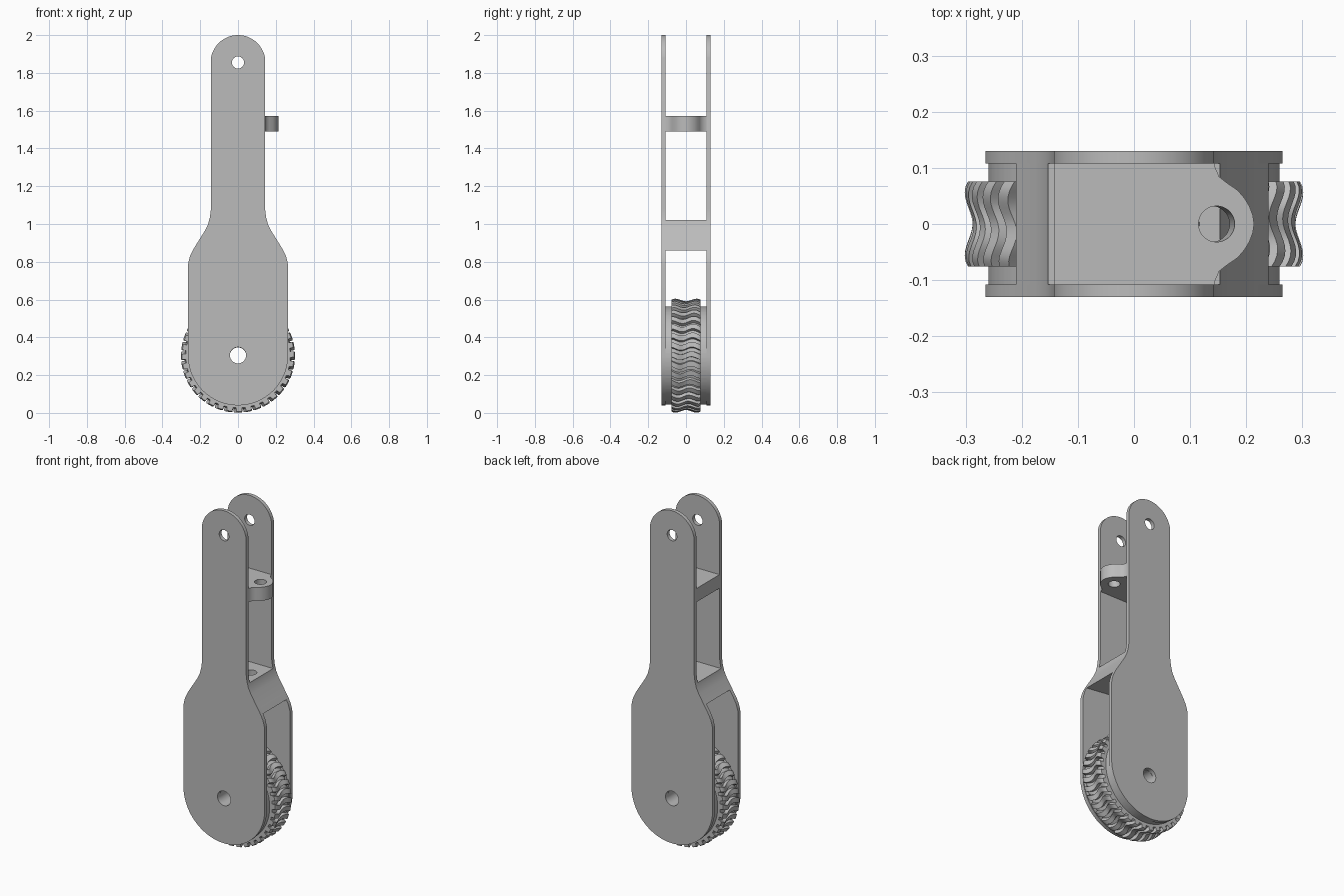
import bpy, bmesh, math
from mathutils import Vector

cube = bpy.data.objects.get("Cube")
if cube:
    bpy.data.objects.remove(cube)

grey = bpy.data.materials.new("plain_grey")
grey.use_nodes = True
grey.diffuse_color = (0.5, 0.5, 0.5, 1)
grey.node_tree.nodes["Principled BSDF"].inputs["Base Color"].default_value = (0.5, 0.5, 0.5, 1)

INNER, OUTER = 0.108, 0.13      # inner and outer faces of the side plates
AXLE_Z, PIN_Z = 0.305, 1.855


def arc(x, y, r, start, end, n):
    steps = [math.radians(start + (end - start) * i / n) for i in range(n + 1)]
    return [(x + r * math.cos(a), y + r * math.sin(a)) for a in steps]


def activate(ob):
    bpy.ops.object.select_all(action="DESELECT")
    ob.select_set(True)
    bpy.context.view_layer.objects.active = ob


def smooth(ob, angle=30):
    activate(ob)
    bpy.ops.object.shade_smooth_by_angle(angle=math.radians(angle))


def slab(name, loops, half, location, upright=True):
    """Extrude a flat outline, with further loops as holes."""
    curve = bpy.data.curves.new(name, "CURVE")
    curve.dimensions = "2D"
    curve.fill_mode = "BOTH"
    curve.extrude = half
    for loop in loops:
        spline = curve.splines.new("POLY")
        spline.points.add(len(loop) - 1)
        for point, (x, y) in zip(spline.points, loop):
            point.co = (x, y, 0, 1)
        spline.use_cyclic_u = True
    ob = bpy.data.objects.new(name, curve)
    bpy.context.collection.objects.link(ob)
    ob.location = location
    if upright:
        ob.rotation_euler.x = math.pi / 2
    activate(ob)
    bpy.ops.object.convert(target="MESH")
    ob = bpy.context.object
    bm = bmesh.new()
    bm.from_mesh(ob.data)
    bmesh.ops.remove_doubles(bm, verts=bm.verts, dist=0.0001)
    bmesh.ops.recalc_face_normals(bm, faces=bm.faces)
    bm.to_mesh(ob.data)
    bm.free()
    ob.data.materials.clear()
    ob.data.materials.append(grey)
    return ob


def mirrored(points):
    return points + [(-x, y) for x, y in reversed(points)]


# Side plates: round foot, flared shoulders, narrow arm with round tip
shoulder = [(0.24, 0.86), (0.22, 0.893), (0.175, 0.965), (0.158, 1.0)]
flank = [(0.265, 0.78), (0.262, 0.80), (0.254, 0.83)] + shoulder + [(0.149, 1.035), (0.143, 1.08)]
half_outline = arc(0, AXLE_Z, 0.265, -89.9, 0, 32) + flank + arc(0, PIN_Z, 0.145, 10, 89.9, 24)
outline = mirrored(half_outline)
holes = [arc(0, AXLE_Z, 0.043, 0, 350, 35), arc(0, PIN_Z, 0.032, 0, 350, 35)]
for name, side in (("front_plate", -1), ("back_plate", 1)):
    plate = slab(name, [outline] + holes, (OUTER - INNER) / 2, (0, side * (INNER + OUTER) / 2, 0))
    smooth(plate)

# Solid block between the shoulders, its underside square to the slanted bore
block_side = shoulder + [(0.153, 1.02)]
left_side = [(-x, z) for x, z in reversed(block_side[2:])] + [(-0.21, 0.909)]
block = slab("shoulder_block", [block_side + left_side], INNER, (0, 0, 0))

# Upper shelf with a rounded eyelet
tab = [(0.143, INNER), (0.145, 0.1), (0.152, 0.084), (0.166, 0.073), (0.185, 0.06),
       (0.197, 0.046), (0.206, 0.031), (0.212, 0.015), (0.214, 0)]
shelf_outline = [(-0.143, INNER)] + tab + [(x, -y) for x, y in reversed(tab[:-1])] + [(-0.143, -INNER)]
shelf = slab("eyelet_shelf", [shelf_outline], 0.04, (0, 0, 1.531), upright=False)

# Slanted bore through the eyelet and the block
top, low = Vector((0.154, 0, 1.63)), Vector((0.057, 0, 0.78))
bpy.ops.mesh.primitive_cylinder_add(vertices=36, radius=0.032, depth=(top - low).length,
                                    location=(top + low) / 2)
bore = bpy.context.object
bore.name = "bore_cutter"
bore.rotation_euler = (top - low).to_track_quat("Z", "Y").to_euler()
for ob in (block, shelf):
    cut = ob.modifiers.new("bore", "BOOLEAN")
    cut.operation = "DIFFERENCE"
    cut.solver = "EXACT"
    cut.object = bore
    activate(ob)
    bpy.ops.object.modifier_apply(modifier=cut.name)
    smooth(ob)
bpy.data.objects.remove(bore)

# Ribbed wheel: rings along the axle, with ribs that sway across a waisted tread
TEETH, HALF_TREAD, STATIONS = 36, 0.076, 16
rings = [(-INNER, 0.043, 0.043, 0), (-INNER, 0.26, 0.26, 0), (-HALF_TREAD, 0.26, 0.26, 0)]
for i in range(STATIONS + 1):
    t = -1 + 2 * i / STATIONS
    crown = 0.288 + 0.014 * math.sin(math.pi / 2 * min(1, abs(t) / 0.75)) ** 2
    crown -= 0.006 * max(0, (abs(t) - 0.75) / 0.25) ** 2
    rings.append((t * HALF_TREAD, crown - 0.02, crown, 0.03 * math.sin(t * math.pi * 1.3)))
rings += [(HALF_TREAD, 0.26, 0.26, 0), (INNER, 0.26, 0.26, 0), (INNER, 0.043, 0.043, 0)]

bm = bmesh.new()
pitch = 2 * math.pi / TEETH
loops = []
for y, root, crown, sway in rings:
    loop = []
    for tooth in range(TEETH):
        for share, r in ((-0.31, root), (-0.27, crown), (0.27, crown), (0.31, root)):
            a = (tooth + share) * pitch + sway
            loop.append(bm.verts.new((r * math.cos(a), y, r * math.sin(a))))
    loops.append(loop)
for k, loop in enumerate(loops):
    following = loops[(k + 1) % len(loops)]
    for j in range(len(loop)):
        n = (j + 1) % len(loop)
        bm.faces.new((loop[j], loop[n], following[n], following[j]))
bmesh.ops.recalc_face_normals(bm, faces=bm.faces)
mesh = bpy.data.meshes.new("ribbed_wheel")
bm.to_mesh(mesh)
bm.free()
mesh.materials.append(grey)
wheel = bpy.data.objects.new("ribbed_wheel", mesh)
bpy.context.collection.objects.link(wheel)
wheel.location.z = 0.303
smooth(wheel)
